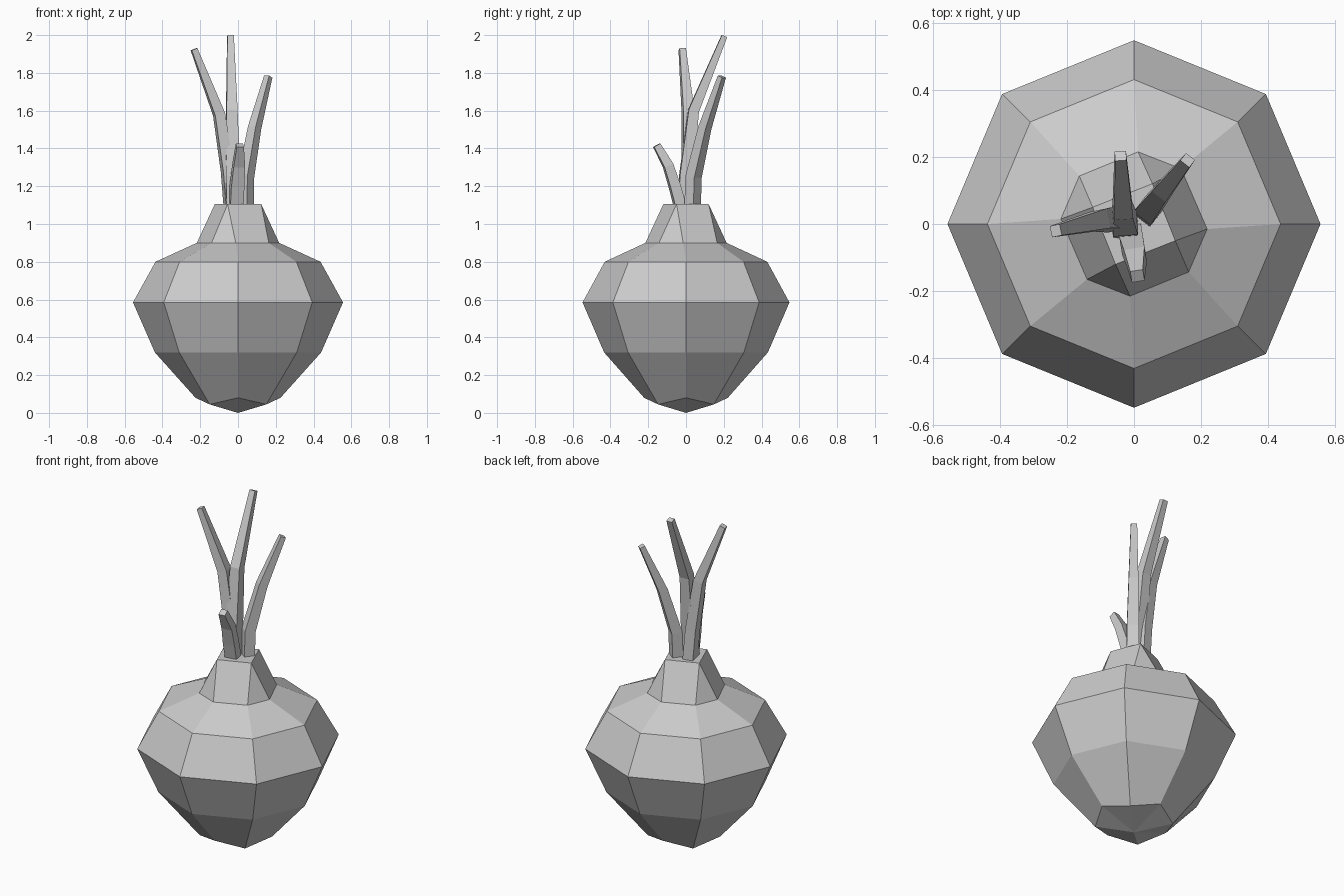
import bpy, bmesh, math
from mathutils import Vector

cube = bpy.data.objects.get("Cube")
if cube:
    bpy.data.objects.remove(cube, do_unlink=True)

grey = bpy.data.materials.new("plain grey")
grey.use_nodes = True
GREY = (0.6, 0.6, 0.6, 1)
grey.diffuse_color = GREY
grey.node_tree.nodes["Principled BSDF"].inputs["Base Color"].default_value = GREY


def finish(bm, name):
    """Turn a bmesh into a flat-shaded grey object."""
    bmesh.ops.recalc_face_normals(bm, faces=bm.faces)
    mesh = bpy.data.meshes.new(name)
    bm.to_mesh(mesh)
    bm.free()
    mesh.materials.append(grey)
    obj = bpy.data.objects.new(name, mesh)
    bpy.context.collection.objects.link(obj)
    return obj


def bridge(bm, a, b):
    n = len(a)
    for i in range(n):
        j = (i + 1) % n
        bm.faces.new((a[i], a[j], b[j], b[i]))


def octagon(bm, card, diag):
    """Ring of eight; card and diag are (radius, height) of alternate corners."""
    ring = []
    for i in range(8):
        r, z = diag if i % 2 else card
        a = i * math.pi / 4
        ring.append(bm.verts.new((r * math.cos(a), 0.985 * r * math.sin(a), z)))
    return ring


def both_ways(points):
    """Repeat half a ring, turned by half a circle."""
    return points + [(-x, -y) for x, y in points]


# Bulb with its tapering neck
bm = bmesh.new()
rings = [octagon(bm, (0.225, 0.08), (0.212, 0.045))]
for r, z in ((0.44, 0.32), (0.556, 0.585), (0.437, 0.80)):
    rings.append(octagon(bm, (r, z), (r, z)))
collar = both_ways([(0.218, -0.015), (0.14, 0.165), (0.012, 0.215), (-0.163, 0.143)])
rings.append([bm.verts.new((x, y, 0.90)) for x, y in collar])
for low, high in zip(rings, rings[1:]):
    bridge(bm, low, high)

root = bm.verts.new((0, 0, 0))
for i in range(8):
    bm.faces.new((root, rings[0][(i + 1) % 8], rings[0][i]))

# Neck narrows from eight corners to four: quads alternate with triangles
rim = [bm.verts.new((x, y, 1.105)) for x, y in both_ways([(0.123, -0.05), (0.055, 0.12)])]
neck = rings[-1]
for k in range(4):
    a, b, c = neck[2 * k - 1], neck[2 * k], neck[2 * k + 1]
    bm.faces.new((a, b, rim[k]))
    bm.faces.new((b, c, rim[(k + 1) % 4], rim[k]))
bm.faces.new(rim)
finish(bm, "bulb")


def sprout(name, path, widths, depths):
    """Square-sectioned shoot that leans and tapers along a path."""
    pts = [Vector(p) for p in path]
    lean = pts[-1] - pts[0]
    side = Vector((-lean.y, lean.x, 0)).normalized()
    bm = bmesh.new()
    rings = []
    for i, p in enumerate(pts):
        if i == 0:
            tangent = Vector((0, 0, 1))
        else:
            tangent = (pts[min(i + 1, len(pts) - 1)] - pts[i - 1]).normalized()
        out = side.cross(tangent).normalized()
        w, d = widths[i] / 2, depths[i] / 2
        rings.append([bm.verts.new(p + side * w * s + out * d * t)
                      for s, t in ((-1, -1), (1, -1), (1, 1), (-1, 1))])
    for low, high in zip(rings, rings[1:]):
        bridge(bm, low, high)
    bm.faces.new(rings[0])
    bm.faces.new(rings[-1])
    return finish(bm, name)


# Four shoots growing from the neck
sprout("right_sprout",
       [(-0.04, 0.02, 1.09), (-0.055, 0.015, 1.28), (-0.1, 0.012, 1.58), (-0.233, -0.02, 1.925)],
       (0.07, 0.07, 0.06, 0.034), (0.06, 0.06, 0.055, 0.032))
sprout("tall_sprout",
       [(-0.025, -0.005, 1.09), (-0.028, 0.0, 1.25), (-0.033, 0.04, 1.6), (-0.04, 0.203, 1.995)],
       (0.075, 0.075, 0.058, 0.034), (0.07, 0.07, 0.055, 0.03))
sprout("left_sprout",
       [(0.04, 0.035, 1.09), (0.042, 0.04, 1.25), (0.088, 0.1, 1.51), (0.16, 0.19, 1.78)],
       (0.065, 0.065, 0.052, 0.034), (0.06, 0.06, 0.05, 0.03))
sprout("short_front_sprout",
       [(-0.01, -0.03, 1.09), (-0.005, -0.06, 1.2), (0.004, -0.095, 1.31), (0.01, -0.155, 1.417)],
       (0.07, 0.07, 0.062, 0.038), (0.06, 0.055, 0.05, 0.038))
